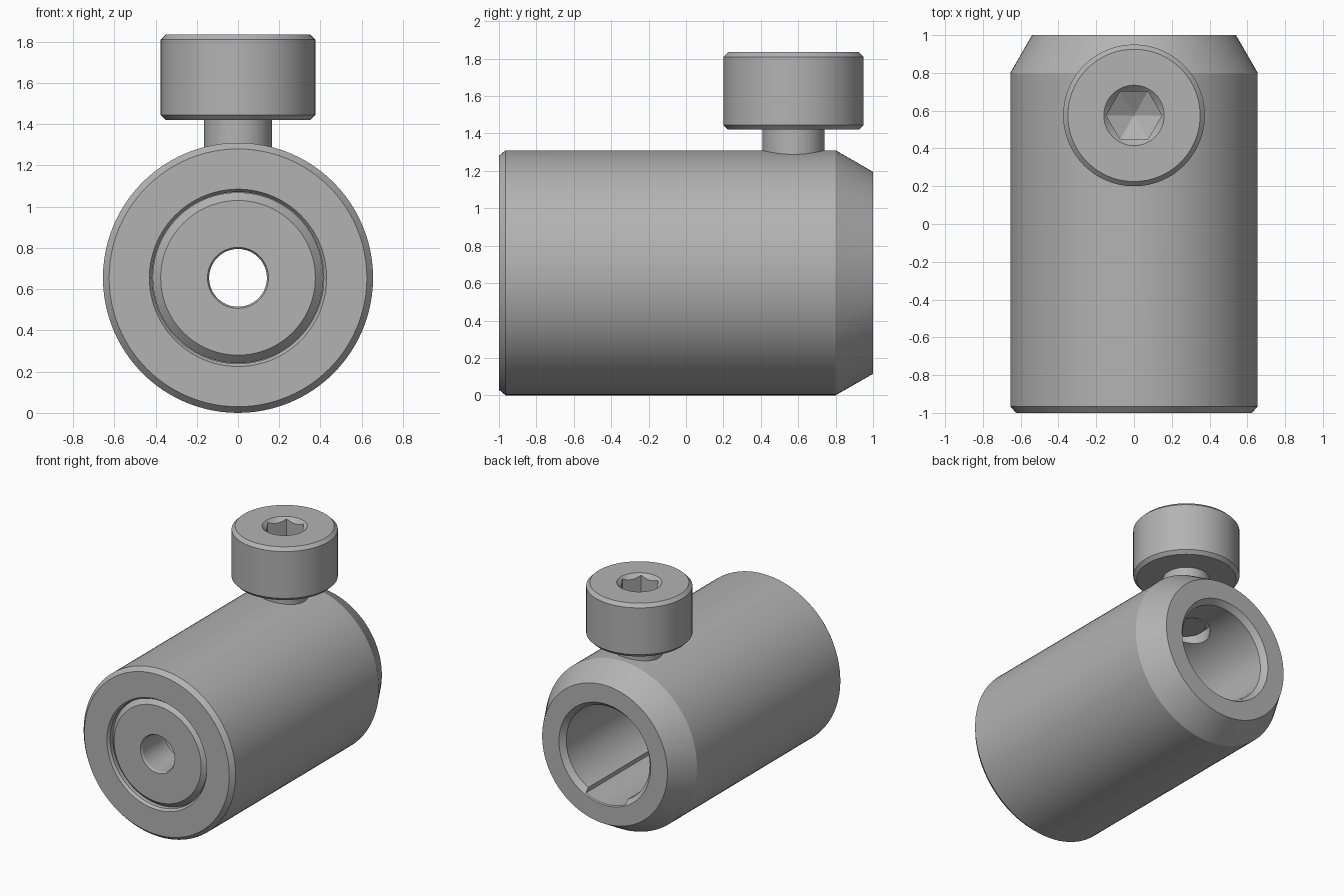
import bpy, bmesh, math
from mathutils import Matrix

if "Cube" in bpy.data.objects:
    bpy.data.objects.remove(bpy.data.objects["Cube"])

R = 0.655            # body radius and axis height
SCREW_Y = 0.575

steel = bpy.data.materials.new("grey_steel")
steel.use_nodes = True
grey = (0.45, 0.45, 0.45, 1)
steel.diffuse_color = grey
steel.node_tree.nodes["Principled BSDF"].inputs["Base Color"].default_value = grey

ALONG_Y = Matrix.Translation((0, 0, R)) @ Matrix.Rotation(-math.pi / 2, 4, 'X')
UPRIGHT = Matrix.Translation((0, SCREW_Y, 0))


def finish(name, bm, matrix):
    bmesh.ops.remove_doubles(bm, verts=bm.verts, dist=1e-5)
    bmesh.ops.recalc_face_normals(bm, faces=bm.faces)
    bm.transform(matrix)
    mesh = bpy.data.meshes.new(name)
    bm.to_mesh(mesh)
    bm.free()
    mesh.materials.append(steel)
    obj = bpy.data.objects.new(name, mesh)
    bpy.context.collection.objects.link(obj)
    return obj


def lathe(name, profile, matrix, steps=96, closed=False):
    """Turn (radius, height) points about the local z axis."""
    bm = bmesh.new()
    verts = [bm.verts.new((r, 0, h)) for r, h in profile]
    pairs = list(zip(verts, verts[1:]))
    if closed:
        pairs.append((verts[-1], verts[0]))
    edges = [bm.edges.new(p) for p in pairs]
    bmesh.ops.spin(bm, geom=verts + edges, axis=(0, 0, 1), cent=(0, 0, 0),
                   angle=math.tau, steps=steps, use_merge=True)
    return finish(name, bm, matrix)


def cut(obj, cutter):
    cutter.hide_render = True
    mod = obj.modifiers.new("cut", 'BOOLEAN')
    mod.object = cutter
    mod.solver = 'EXACT'
    bpy.context.view_layer.objects.active = obj
    bpy.ops.object.modifier_apply(modifier=mod.name)
    bpy.data.objects.remove(cutter)


# Tubular body: chamfered ends, long rear bore, shallow front counterbore
body = lathe("body", [
    (0.625, -1), (R, -0.965), (R, 0.8), (0.54, 1), (0.395, 1), (0.36, 0.96),
    (0.36, -0.7), (0.416, -0.7), (0.416, -0.98), (0.43, -1)], ALONG_Y, closed=True)

# Threaded cross hole for the clamp screw
cut(body, lathe("hole_cutter", [(0, 0.8), (0.167, 0.8), (0.167, 1.5), (0, 1.5)],
                UPRIGHT, steps=48))

# Keyway along the bottom of the bore
bm = bmesh.new()
half = math.asin(0.17 / 0.388)
arc = [half * (i / 6 - 1) for i in range(13)]
outline = [(0.388 * math.sin(a), -0.388 * math.cos(a)) for a in arc]
outline += [(0.17, -0.25), (-0.17, -0.25)]
face = bm.faces.new([bm.verts.new((x, -0.69, z)) for x, z in outline])
grown = bmesh.ops.extrude_face_region(bm, geom=[face])["geom"]
bmesh.ops.translate(bm, vec=(0, 1.75, 0),
                    verts=[v for v in grown if isinstance(v, bmesh.types.BMVert)])
cut(body, finish("keyway_cutter", bm, Matrix.Translation((0, 0, R))))

# Front plug with a through hole
plug = lathe("front_plug", [
    (0.148, -0.99), (0.375, -0.99), (0.414, -0.95), (0.414, -0.695),
    (0.14, -0.695), (0.14, -0.975)], ALONG_Y, closed=True)

# Clamp screw: shank and chamfered head
screw = lathe("clamp_screw", [
    (0, 1.03), (0.135, 1.03), (0.165, 1.06), (0.165, 1.42), (0.35, 1.42),
    (0.375, 1.445), (0.375, 1.81), (0.35, 1.835), (0, 1.835)], UPRIGHT)

# Hex socket with conical floor and countersunk mouth
cut(screw, lathe("socket_cutter", [
    (0, 1.55), (0.147, 1.63), (0.147, 1.9), (0, 1.9)], UPRIGHT, steps=6))
cut(screw, lathe("mouth_cutter", [
    (0, 1.79), (0.125, 1.80), (0.16, 1.835), (0.16, 1.9), (0, 1.9)],
    UPRIGHT, steps=48))

for obj in (body, plug, screw):
    bpy.ops.object.select_all(action='DESELECT')
    obj.select_set(True)
    bpy.context.view_layer.objects.active = obj
    bpy.ops.object.shade_smooth_by_angle(angle=math.radians(20))
